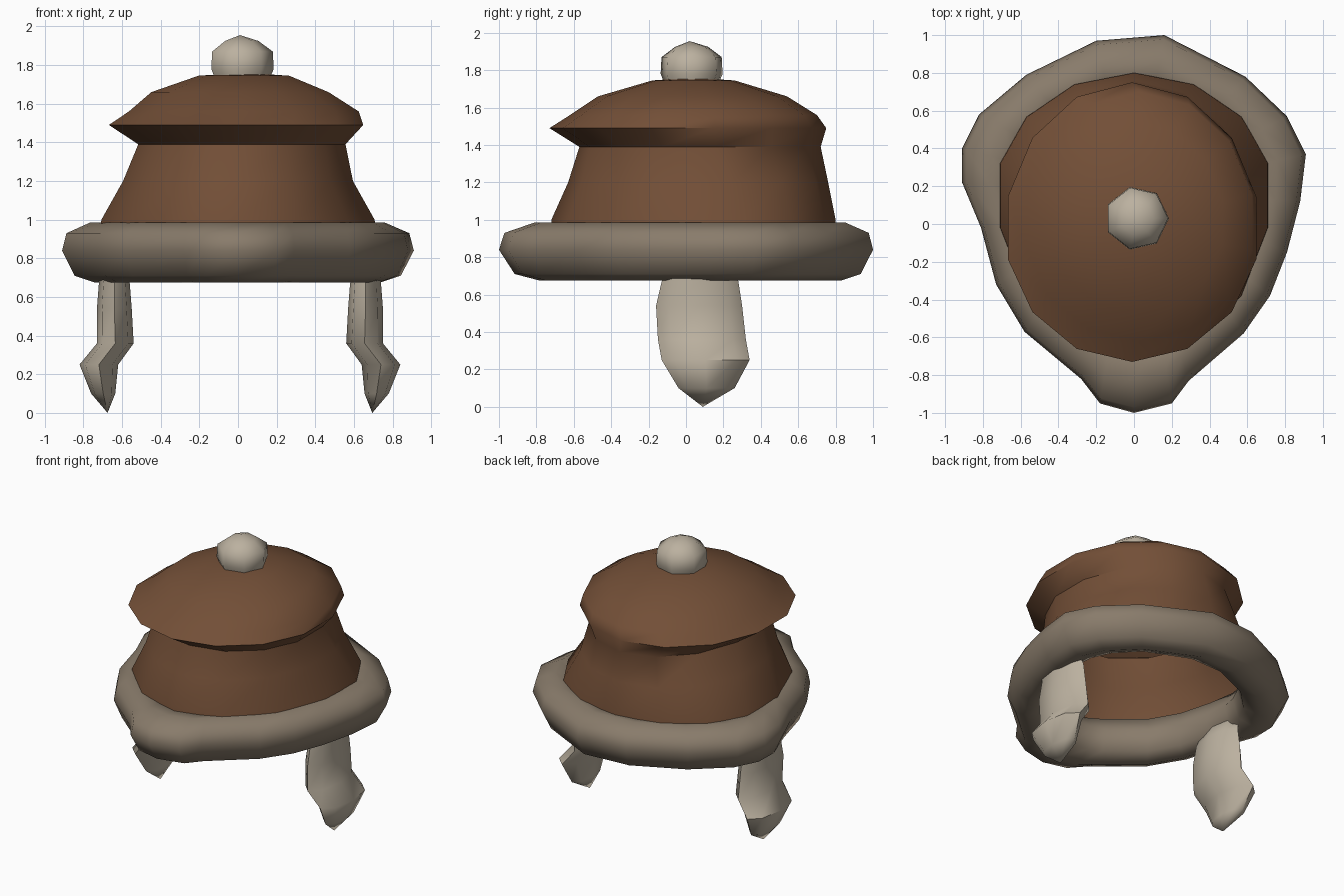
import bpy
from math import sin, cos, atan2, pi, radians

cube = bpy.data.objects.get("Cube")
if cube:
    bpy.data.objects.remove(cube, do_unlink=True)


def material(name, rgb):
    m = bpy.data.materials.new(name)
    m.use_nodes = True
    m.diffuse_color = (*rgb, 1)
    m.node_tree.nodes["Principled BSDF"].inputs["Base Color"].default_value = (*rgb, 1)
    return m


leather = material("brown leather", (0.17, 0.078, 0.038))
fur = material("taupe fur", (0.25, 0.2, 0.147))
wool = material("pale wool", (0.5, 0.44, 0.35))


def loft(name, rings, mat, tip=None, base=None, loop=False, angle=50):
    """Skin rings of equal point count; optional end points or a closed loop."""
    n = len(rings[0])
    verts = [p for ring in rings for p in ring]
    faces = []
    pairs = len(rings) if loop else len(rings) - 1
    for r in range(pairs):
        a, b = r * n, (r + 1) % len(rings) * n
        for i in range(n):
            j = (i + 1) % n
            faces.append((a + i, a + j, b + j, b + i))
    for point, start, flip in ((base, 0, True), (tip, (len(rings) - 1) * n, False)):
        if point:
            verts.append(point)
            for i in range(n):
                f = (start + i, start + (i + 1) % n, len(verts) - 1)
                faces.append(f[::-1] if flip else f)
    mesh = bpy.data.meshes.new(name)
    mesh.from_pydata(verts, [], faces)
    mesh.materials.append(mat)
    obj = bpy.data.objects.new(name, mesh)
    bpy.context.collection.objects.link(obj)
    bpy.ops.object.select_all(action="DESELECT")
    obj.select_set(True)
    bpy.context.view_layer.objects.active = obj
    bpy.ops.object.shade_smooth_by_angle(angle=radians(angle))
    return obj


def egg(a, cx, cy, rx, back, front):
    """Point on an oval whose back and front halves differ in depth."""
    return cx + rx * cos(a), cy + (back if sin(a) > 0 else front) * sin(a)


# Crown: height, centre x, centre y, half width, back depth, front depth
crown_rows = [
    (0.88, 0, 0.2, 0.74, 0.6, 0.92),
    (1.0, 0, 0.18, 0.725, 0.62, 0.9),
    (1.2, 0, 0.1, 0.61, 0.66, 0.73),
    (1.39, 0.02, 0, 0.55, 0.72, 0.57),
    (1.49, -0.01, -0.03, 0.675, 0.78, 0.7),
    (1.56, 0.03, 0, 0.61, 0.7, 0.62),
    (1.66, 0.01, 0, 0.47, 0.54, 0.47),
    (1.745, 0.03, 0.03, 0.24, 0.23, 0.21),
]
SIDES = 14
rings = [[(*egg(2 * pi * (i + 0.5) / SIDES, *row), z) for i in range(SIDES)]
         for z, *row in crown_rows]
loft("crown", rings, leather, tip=(0.03, 0.03, 1.76))

# Brim: outer outline, counter-clockwise, pointed at the front
outline = [
    (0.88, 0.12), (0.91, 0.37), (0.81, 0.57), (0.59, 0.78), (0.16, 1.0),
    (-0.2, 0.97), (-0.57, 0.79), (-0.82, 0.58), (-0.91, 0.4), (-0.91, 0.22),
    (-0.81, -0.02), (-0.73, -0.32), (-0.58, -0.57), (-0.28, -0.82),
    (-0.18, -0.95), (0, -1.0), (0.2, -0.95), (0.29, -0.83), (0.58, -0.58),
    (0.72, -0.38), (0.81, -0.15),
]
# Brim section: distance from inner to outer edge, height
section = [(1, 0.84), (0.93, 0.93), (0.55, 0.985), (0.2, 0.97),
           (0, 0.85), (0.12, 0.72), (0.48, 0.675), (0.8, 0.71)]
rings = []
for t, z in section:
    ring = []
    for x, y in outline:
        a = atan2((y - 0.18) / (0.82 if y > 0.18 else 1.18), x / 0.91)
        ix, iy = egg(a, 0, 0.18, 0.59, 0.5, 0.76)
        ring.append((ix + (x - ix) * t, iy + (y - iy) * t, z))
    rings.append(ring)
loft("fur_brim", rings, fur, loop=True, angle=70)

# Bobble on top
rings = [[(0.015 + r * cos(2 * pi * i / 7), 0.03 + r * sin(2 * pi * i / 7), z)
          for i in range(7)]
         for z, r in ((1.71, 0.14), (1.78, 0.17), (1.87, 0.165), (1.925, 0.09))]
loft("bobble", rings, wool, tip=(0.01, 0.02, 1.955), base=(0.015, 0.03, 1.7), angle=60)

# Ear flaps: height, inner x, outer x, front y, back y
flap_rows = [
    (0.1, 0.645, 0.77, -0.04, 0.26),
    (0.25, 0.63, 0.83, -0.13, 0.34),
    (0.36, 0.55, 0.74, -0.15, 0.32),
    (0.54, 0.56, 0.74, -0.16, 0.3),
    (0.67, 0.57, 0.73, -0.13, 0.28),
    (0.78, 0.62, 0.74, -0.1, 0.25),
]
for side, name in ((1, "left_ear_flap"), (-1, "right_ear_flap")):
    shift = 0.01 * side
    rings = []
    for z, x0, x1, y0, y1 in flap_rows:
        ring = []
        for i in range(8):
            a = 2 * pi * i / 8 * side
            ring.append((side * ((x0 + x1) / 2 + (x1 - x0) / 2 * cos(a) + shift * side * side),
                         (y0 + y1) / 2 + (y1 - y0) / 2 * sin(a), z))
        rings.append(ring)
    loft(name, rings, wool, base=(side * (0.685 + shift), 0.09, 0),
         tip=(side * (0.68 + shift), 0.08, 0.82), angle=60)
